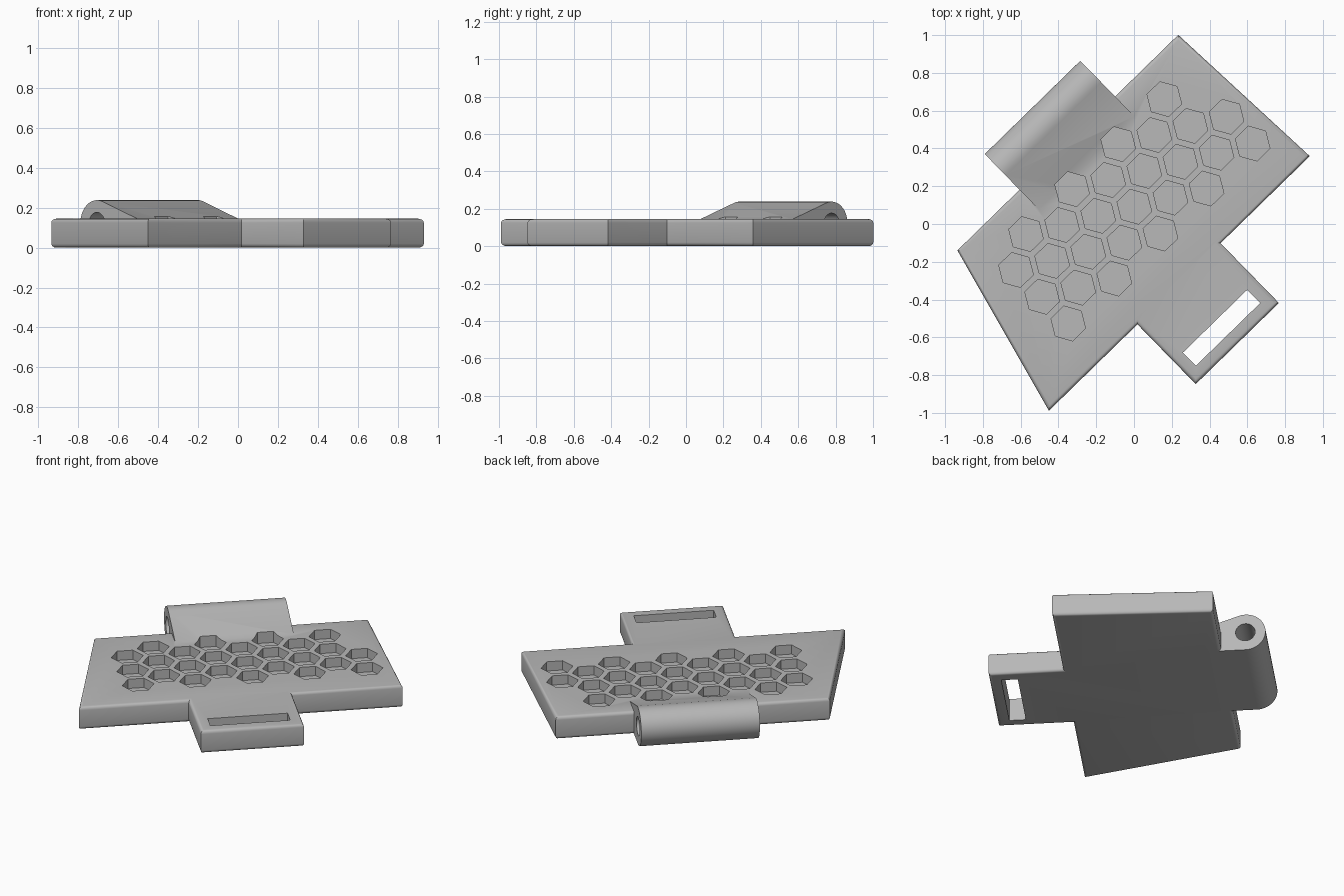
import bpy, bmesh
from math import radians, sin, cos, pi
from mathutils import Matrix, Vector

if "Cube" in bpy.data.objects:
    bpy.data.objects.remove(bpy.data.objects["Cube"], do_unlink=True)

THICK = 0.145      # plate thickness
R = 0.119          # hinge barrel radius
HINGE_Y = 0.698    # hinge axis position
HINGE_U = (-0.307, 0.40)

grey = bpy.data.materials.new("plain_grey")
grey.use_nodes = True
colour = (0.48, 0.48, 0.48, 1)
grey.diffuse_color = colour
grey.node_tree.nodes["Principled BSDF"].inputs["Base Color"].default_value = colour


def add_prism(bm, points, direction):
    """Extrude a closed outline of 3D points along a direction."""
    base = bm.faces.new([bm.verts.new(p) for p in points])
    new = bmesh.ops.extrude_face_region(bm, geom=[base])["geom"]
    verts = [v for v in new if isinstance(v, bmesh.types.BMVert)]
    bmesh.ops.translate(bm, verts=verts, vec=Vector(direction))


def make_object(name, bm):
    bmesh.ops.recalc_face_normals(bm, faces=bm.faces)
    mesh = bpy.data.meshes.new(name)
    bm.to_mesh(mesh)
    bm.free()
    obj = bpy.data.objects.new(name, mesh)
    bpy.context.collection.objects.link(obj)
    mesh.materials.append(grey)
    return obj


def combine(target, tool, operation):
    """Apply a boolean, then remove the tool."""
    mod = target.modifiers.new(operation.lower(), "BOOLEAN")
    mod.operation, mod.object, mod.solver = operation, tool, "EXACT"
    bpy.context.view_layer.objects.active = target
    bpy.ops.object.modifier_apply(modifier=mod.name)
    bpy.data.objects.remove(tool, do_unlink=True)


def arc(radius, start, end, steps):
    angles = [radians(start + (end - start) * i / steps) for i in range(steps + 1)]
    return [(HINGE_Y + radius * cos(a), R + radius * sin(a)) for a in angles]


# Plate with slanted ends and a strap arm, rounded top and bottom rims
outline = [(-1.013, -0.393), (-0.358, -0.393), (-0.358, -0.835), (0.257, -0.835),
           (0.257, -0.393), (0.917, -0.393), (0.867, 0.553), (-0.767, 0.553)]
bm = bmesh.new()
add_prism(bm, [(x, y, 0) for x, y in outline], (0, 0, THICK))
rims = [e for e in bm.edges if abs(e.verts[0].co.z - e.verts[1].co.z) < 0.01]
bmesh.ops.bevel(bm, geom=rims, offset=0.02, segments=4, profile=0.5, affect="EDGES")
plate = make_object("mounting_plate", bm)

# Hinge barrel that ramps down onto the plate
profile = arc(R, 108.8, -90, 28) + [(0.45, 0), (0.40, 0.1), (0.405, THICK - 0.001)]
length = HINGE_U[1] - HINGE_U[0]
bm = bmesh.new()
add_prism(bm, [(HINGE_U[0], y, z) for y, z in profile], (length, 0, 0))
combine(plate, make_object("hinge_barrel", bm), "UNION")

# Pin hole through the barrel
bm = bmesh.new()
add_prism(bm, [(HINGE_U[0] - 0.1, y, z) for y, z in arc(0.058, 0, 345, 23)],
          (length + 0.2, 0, 0))
combine(plate, make_object("pin_hole_cutter", bm), "DIFFERENCE")

# Strap slot through the arm
slot = [(-0.29, -0.766), (0.186, -0.766), (0.186, -0.668), (-0.29, -0.668)]
bm = bmesh.new()
add_prism(bm, [(x, y, -0.1) for x, y in slot], (0, 0, 0.4))
combine(plate, make_object("strap_slot_cutter", bm), "DIFFERENCE")

# Honeycomb of shallow hexagonal pockets, one corner of the grid left out
bm = bmesh.new()
for col in range(9):
    for row in range(3):
        if col == 8 and row == 2:
            continue
        cx = -0.617 + 0.1705 * col
        cy = (-0.035 if col % 2 else -0.134) + 0.198 * row
        add_prism(bm, [(cx + 0.095 * cos(k * pi / 3), cy + 0.095 * sin(k * pi / 3), 0.085)
                       for k in range(6)], (0, 0, 0.3))
combine(plate, make_object("honeycomb_cutter", bm), "DIFFERENCE")

# Turn the finished part to its diagonal stance
plate.data.transform(Matrix.Rotation(radians(44.3), 4, "Z"))
bpy.ops.object.select_all(action="DESELECT")
plate.select_set(True)
bpy.context.view_layer.objects.active = plate
bpy.ops.object.shade_smooth_by_angle(angle=radians(30))
